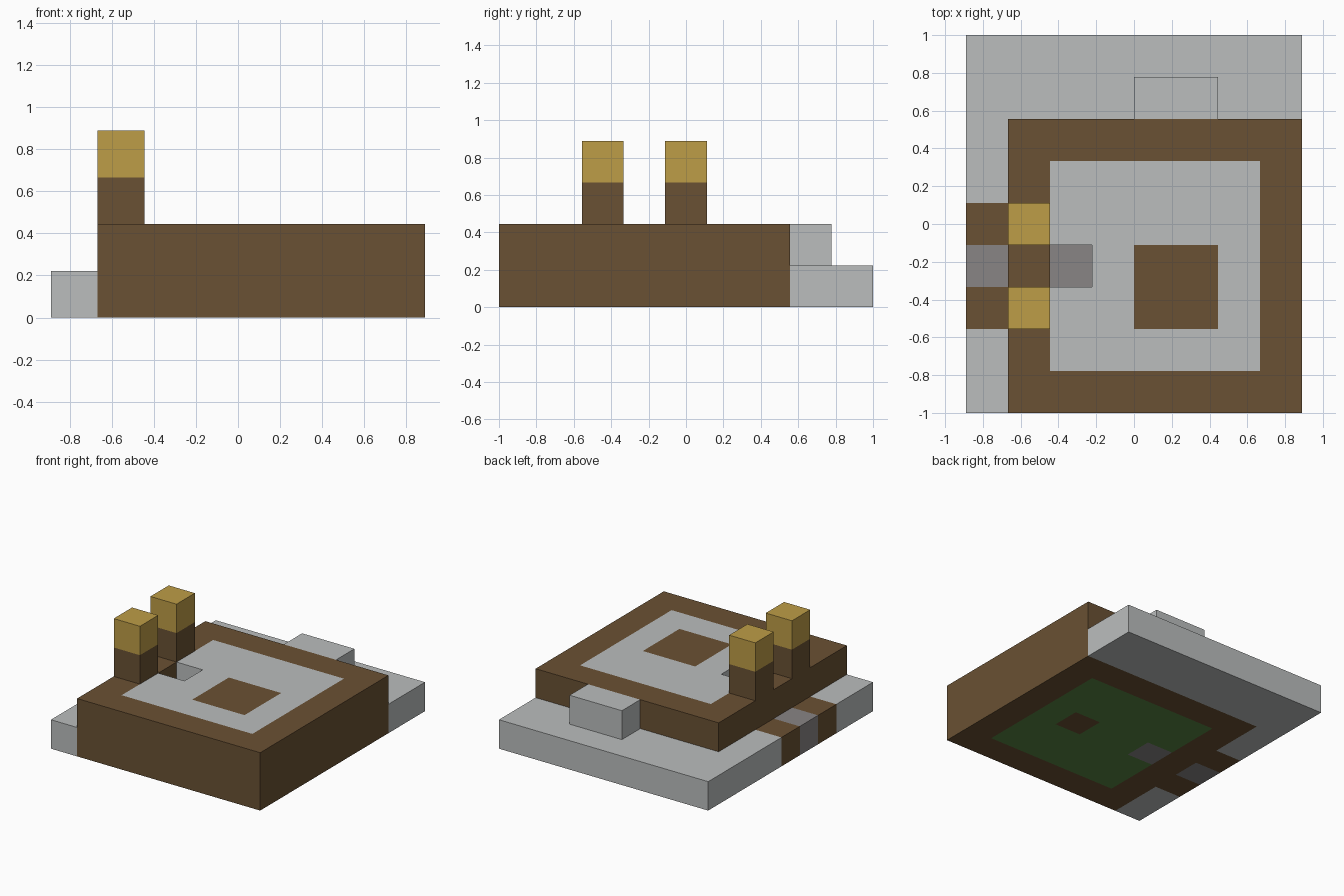
import bpy
import bmesh
from mathutils import Vector

cube = bpy.data.objects.get("Cube")
if cube:
    bpy.data.objects.remove(cube, do_unlink=True)

U = 2 / 9                        # size of one block
ORIGIN = Vector((-4, -4.5, 0))   # grid corner, in blocks


def material(name, *srgb):
    """Flat material from 8-bit sRGB values."""
    linear = [((c / 255 + 0.055) / 1.055) ** 2.4 for c in srgb] + [1.0]
    mat = bpy.data.materials.new(name)
    mat.use_nodes = True
    mat.diffuse_color = linear
    bsdf = next(n for n in mat.node_tree.nodes if n.type == 'BSDF_PRINCIPLED')
    bsdf.inputs["Base Color"].default_value = linear
    bsdf.inputs["Roughness"].default_value = 1.0
    return mat


stone = material("light grey stone", 187, 190, 190)
paving = material("dark grey paving", 137, 133, 133)
wood = material("brown wood", 106, 81, 51)
gold = material("gold lamp", 190, 157, 71)
grass = material("green grass", 88, 134, 66)


def cells(x0, x1, y0, y1):
    """Set of grid cells filling a rectangle."""
    return {(x, y) for x in range(x0, x1) for y in range(y0, y1)}


def slab(name, area, z0, z1, mat):
    """Extrude a footprint of grid cells into one closed solid."""
    bm = bmesh.new()
    for x, y in sorted(area):
        corners = ((x, y), (x + 1, y), (x + 1, y + 1), (x, y + 1))
        bm.faces.new([bm.verts.new((Vector((a, b, z0)) + ORIGIN) * U)
                      for a, b in corners])
    bmesh.ops.remove_doubles(bm, verts=bm.verts, dist=0.001)
    top = bmesh.ops.extrude_face_region(bm, geom=bm.faces[:], use_keep_orig=True)
    bmesh.ops.translate(bm, vec=(0, 0, (z1 - z0) * U),
                        verts=[v for v in top["geom"] if isinstance(v, bmesh.types.BMVert)])
    bmesh.ops.recalc_face_normals(bm, faces=bm.faces)
    mesh = bpy.data.meshes.new(name)
    bm.to_mesh(mesh)
    bm.free()
    mesh.materials.append(mat)
    obj = bpy.data.objects.new(name, mesh)
    bpy.context.collection.objects.link(obj)
    return obj


# Footprints
body = cells(1, 8, 0, 7)
court = cells(2, 7, 1, 6)
gate = cells(0, 1, 2, 5)
outer_step = cells(0, 1, 3, 4)
inner_step = cells(2, 3, 3, 4)
trunk = cells(4, 6, 2, 4)
root = cells(5, 6, 3, 4)

# Outer ledge with the entrance blocks
slab("stone_ledge", cells(0, 8, 0, 9) - body - gate, 0, 1, stone)
slab("entrance_sides", gate - outer_step, 0, 1, wood)
slab("entrance_step", outer_step, 0, 1, paving)
slab("back_stone", cells(4, 6, 7, 8), 1, 2, stone)

# Wooden frame around the court
slab("wooden_frame", body - court, 0, 2, wood)

# Court floor, with a sunken step behind the entrance
slab("grass_floor", court - inner_step - root, 0, 1, grass)
slab("sunken_step", inner_step, 0, 1, paving)
slab("stone_court", court - inner_step - trunk, 1, 2, stone)
slab("centre_root", root, 0, 1, wood)
slab("centre_block", trunk, 1, 2, wood)

# Lamp posts either side of the entrance
for side, y in (("right", 2), ("left", 4)):
    spot = cells(1, 2, y, y + 1)
    slab(f"lamp_post_{side}", spot, 2, 3, wood)
    slab(f"lamp_{side}", spot, 3, 4, gold)
